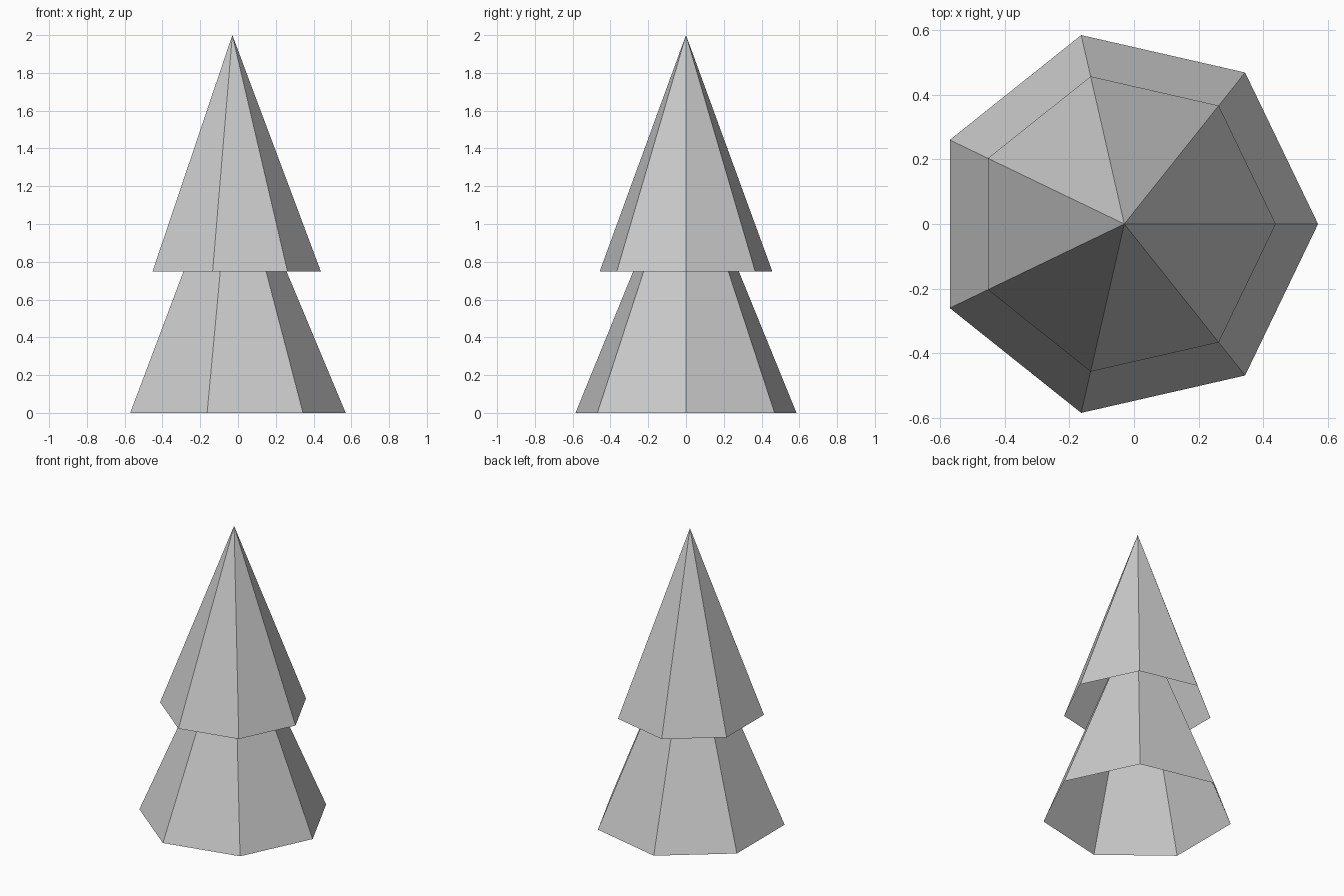
import bpy
import math

if "Cube" in bpy.data.objects:
    bpy.data.objects.remove(bpy.data.objects["Cube"])

CENTRE_X = -0.03  # a corner points to +x, so the axis sits slightly left


def foliage(name, radius, base_z, tip_z):
    """Seven-sided hollow cone, open underneath, with a corner on +x."""
    bpy.ops.mesh.primitive_cone_add(
        vertices=7, radius1=radius, radius2=0, depth=tip_z - base_z,
        end_fill_type='NOTHING',
        location=(CENTRE_X, 0, (base_z + tip_z) / 2),
        rotation=(0, 0, -math.pi / 2))
    bpy.context.object.name = name


# Two stacked tiers of the tree
foliage("lower_foliage", 0.60, 0.0, 1.435)
foliage("upper_foliage", 0.469, 0.748, 2.0)
